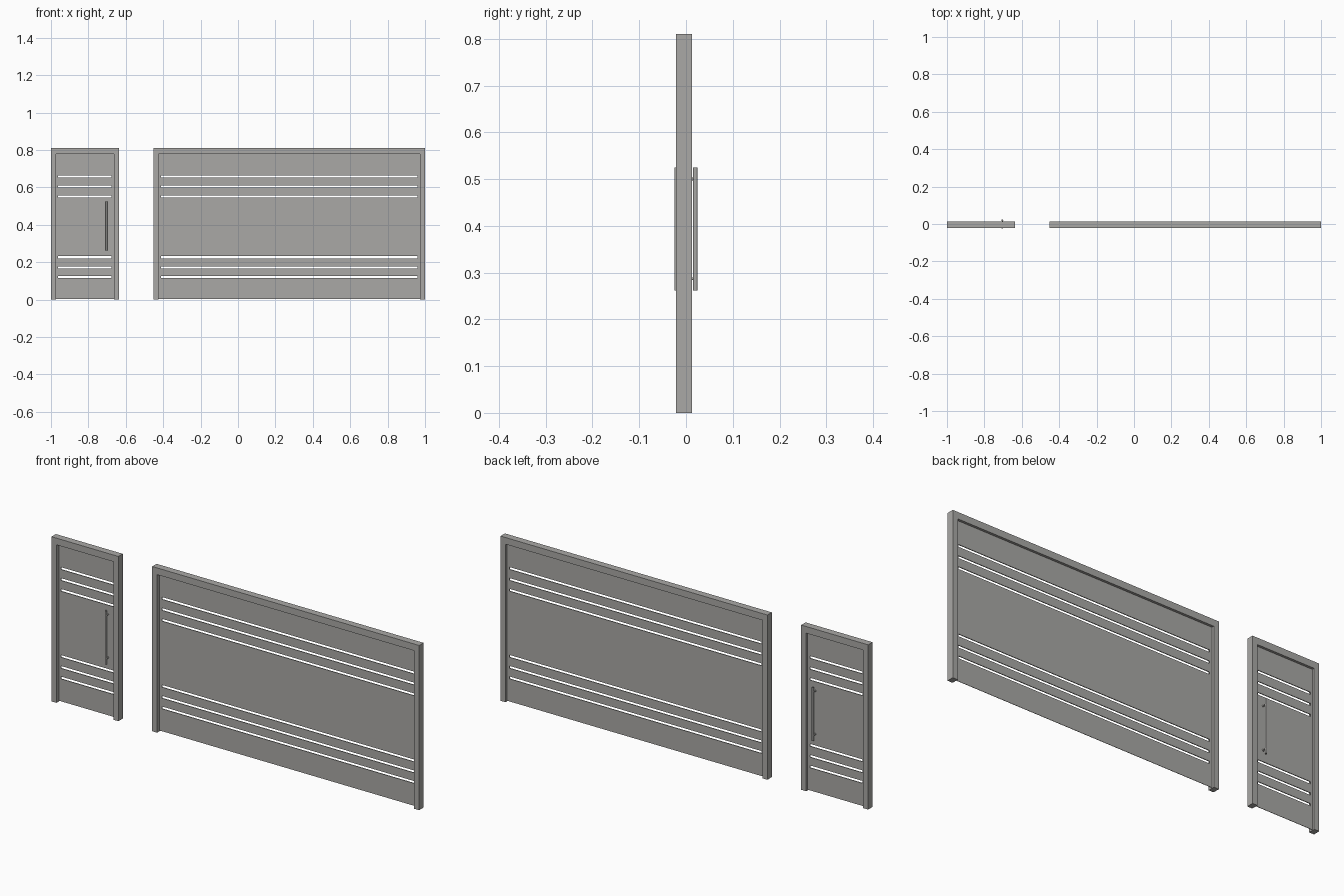
import bpy, bmesh, math
from mathutils import Matrix, Vector

if "Cube" in bpy.data.objects:
    bpy.data.objects.remove(bpy.data.objects["Cube"])

grey = bpy.data.materials.new("warm_grey")
grey.diffuse_color = (0.40, 0.395, 0.38, 1)
grey.use_nodes = True
grey.node_tree.nodes["Principled BSDF"].inputs["Base Color"].default_value = grey.diffuse_color

SLOTS = [0.12, 0.172, 0.226, 0.551, 0.604, 0.658]   # slot centre heights
SLOT_H = 0.0115
TOP, HEAD = 0.81, 0.777                             # frame top, opening top
Y_FRONT, Y_BACK = -0.021, 0.013                     # frame depth


def finish(name, bm):
    bmesh.ops.recalc_face_normals(bm, faces=bm.faces)
    mesh = bpy.data.meshes.new(name)
    bm.to_mesh(mesh)
    bm.free()
    mesh.materials.append(grey)
    obj = bpy.data.objects.new(name, mesh)
    bpy.context.collection.objects.link(obj)
    return obj


def extrude_y(bm, depth):
    res = bmesh.ops.extrude_face_region(bm, geom=bm.faces[:])
    verts = [g for g in res["geom"] if isinstance(g, bmesh.types.BMVert)]
    bmesh.ops.translate(bm, verts=verts, vec=(0, depth, 0))


def frame(name, x0, x1, w):
    """Two jambs and a head, open at the floor."""
    bm = bmesh.new()
    outline = [(x0, 0), (x0, TOP), (x1, TOP), (x1, 0),
               (x1 - w, 0), (x1 - w, HEAD), (x0 + w, HEAD), (x0 + w, 0)]
    vs = [bm.verts.new((x, Y_FRONT, z)) for x, z in outline]
    for i in (0, 1, 2):                             # mitred pieces
        bm.faces.new((vs[i], vs[i + 1], vs[6 - i], vs[7 - i]))
    extrude_y(bm, Y_BACK - Y_FRONT)
    return finish(name, bm)


def slotted_panel(name, x0, x1, z0, z1, s0, s1, y0, y1):
    """Sheet with long horizontal slots between s0 and s1."""
    bm = bmesh.new()
    xs = [x0, s0, s1, x1]
    zs = [z0] + [z + d * SLOT_H / 2 for z in SLOTS for d in (-1, 1)] + [z1]
    grid = [[bm.verts.new((x, y0, z)) for x in xs] for z in zs]
    for r in range(len(zs) - 1):
        for c in range(3):
            if c == 1 and r % 2 == 1:               # slot opening
                continue
            bm.faces.new((grid[r][c], grid[r][c + 1],
                          grid[r + 1][c + 1], grid[r + 1][c]))
    extrude_y(bm, y1 - y0)
    return finish(name, bm)


def leaf(name, x0, x1, s0, s1):
    """Back sheet filling the opening, with a slightly smaller raised front."""
    slotted_panel(name + "_back_sheet", x0, x1, 0.003, HEAD, s0, s1, -0.001, 0.001)
    slotted_panel(name + "_front_sheet", x0 + 0.008, x1 - 0.008, 0.015,
                  HEAD - 0.008, s0, s1, -0.003, -0.001)


def cylinder(bm, a, b, r, sides=16):
    a, b = Vector(a), Vector(b)
    rot = (b - a).to_track_quat('Z', 'Y').to_matrix().to_4x4()
    bmesh.ops.create_cone(bm, cap_ends=True, segments=sides, radius1=r, radius2=r,
                          depth=(b - a).length,
                          matrix=Matrix.Translation((a + b) / 2) @ rot)


def handle(name, side):
    """Vertical pull bar on two standoffs with round bases."""
    bm = bmesh.new()
    x, y = -0.704, side * 0.02
    cylinder(bm, (x, y, 0.262), (x, y, 0.525), 0.005)
    for z in (0.287, 0.5):
        cylinder(bm, (x, 0, z), (x, y, z), 0.003, 12)
        cylinder(bm, (x, 0, z), (x, side * 0.005, z), 0.005)
    obj = finish(name, bm)
    for p in obj.data.polygons:
        p.use_smooth = len(p.vertices) == 4
    for e in obj.data.edges:
        f0, f1 = e.vertices
    bpy.context.view_layer.objects.active = obj
    obj.select_set(True)
    bpy.ops.object.shade_smooth_by_angle(angle=math.radians(35))
    obj.select_set(False)


# Entry door
frame("door_frame", -1.0, -0.636, 0.027)
leaf("door_leaf", -0.973, -0.663, -0.962, -0.676)
handle("front_handle", -1)
handle("back_handle", 1)

# Garage door
frame("garage_frame", -0.452, 1.0, 0.027)
leaf("garage_leaf", -0.425, 0.973, -0.412, 0.960)
